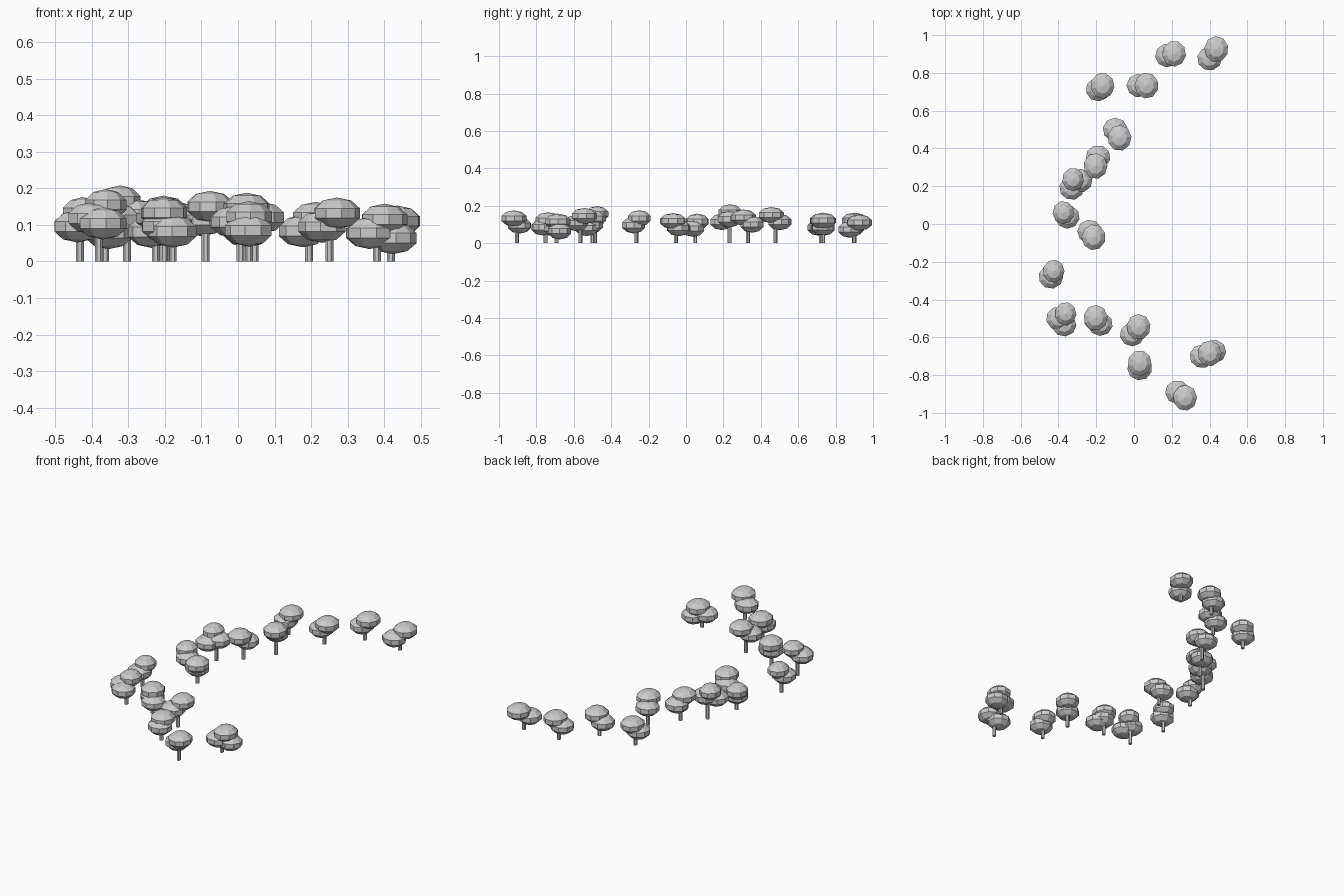
import bpy, math, random

if "Cube" in bpy.data.objects:
    bpy.data.objects.remove(bpy.data.objects["Cube"])

random.seed(4)

# The curved row of trees: crown top x, y, z, then the x, y step to each lower clump
TREES = [
    (.436, .926, .11, -.036, -.051),
    (.212, .902, .12, -.035, -.01),
    (-.167, .732, .12, -.023, -.02),
    (.066, .733, .12, -.04, 0),
    (-.077, .456, .15, -.023, .044),
    (-.204, .307, .137, .014, .048),
    (-.323, .236, .165, .038, -.006, -.007, -.046),
    (-.374, .06, .115, .021, -.022),
    (-.214, -.07, .118, -.021, .03),
    (-.425, -.25, .133, -.015, -.03),
    (-.362, -.475, .155, -.038, -.025, -.008, -.058),
    (-.203, -.497, .133, .003, -.01, .025, -.033),
    (.024, -.545, .145, -.034, -.04),
    (.03, -.737, .122, 0, -.028),
    (.27, -.92, .132, -.04, .03),
    (.4, -.685, .115, -.04, -.015, .023, .01),
]


def add_clump(name, x, y, z, rx, ry, rz):
    """Flattened low-poly foliage ball, turned a little before scaling."""
    bpy.ops.mesh.primitive_uv_sphere_add(segments=9, ring_count=5, radius=1)
    ob = bpy.context.object
    ob.name = name
    ob.rotation_euler.z = random.uniform(0, math.tau)
    bpy.ops.object.transform_apply(location=False, rotation=True, scale=False)
    ob.scale = (rx, ry, rz)
    ob.location = (x, y, z)


for i, (x, y, z, *steps) in enumerate(TREES, 1):
    # trunk stands between the upper clump and the first lower one
    bpy.ops.mesh.primitive_cylinder_add(
        vertices=7, radius=.011, depth=z,
        location=(x + steps[0] * .5, y + steps[1] * .5, z / 2))
    bpy.context.object.name = f"tree_{i}_trunk"

    # upper clump, smaller at the outer bend of the row
    r = .06 if x < -.3 else .067
    add_clump(f"tree_{i}_foliage_top", x, y, z, r, r * 1.08, .043)

    # lower clumps, each a step down and aside
    for j in range(len(steps) // 2):
        dx, dy = steps[2 * j:2 * j + 2]
        add_clump(f"tree_{i}_foliage_low_{j + 1}", x + dx, y + dy,
                  z - .037 - .014 * j, .069, .066, .044)
